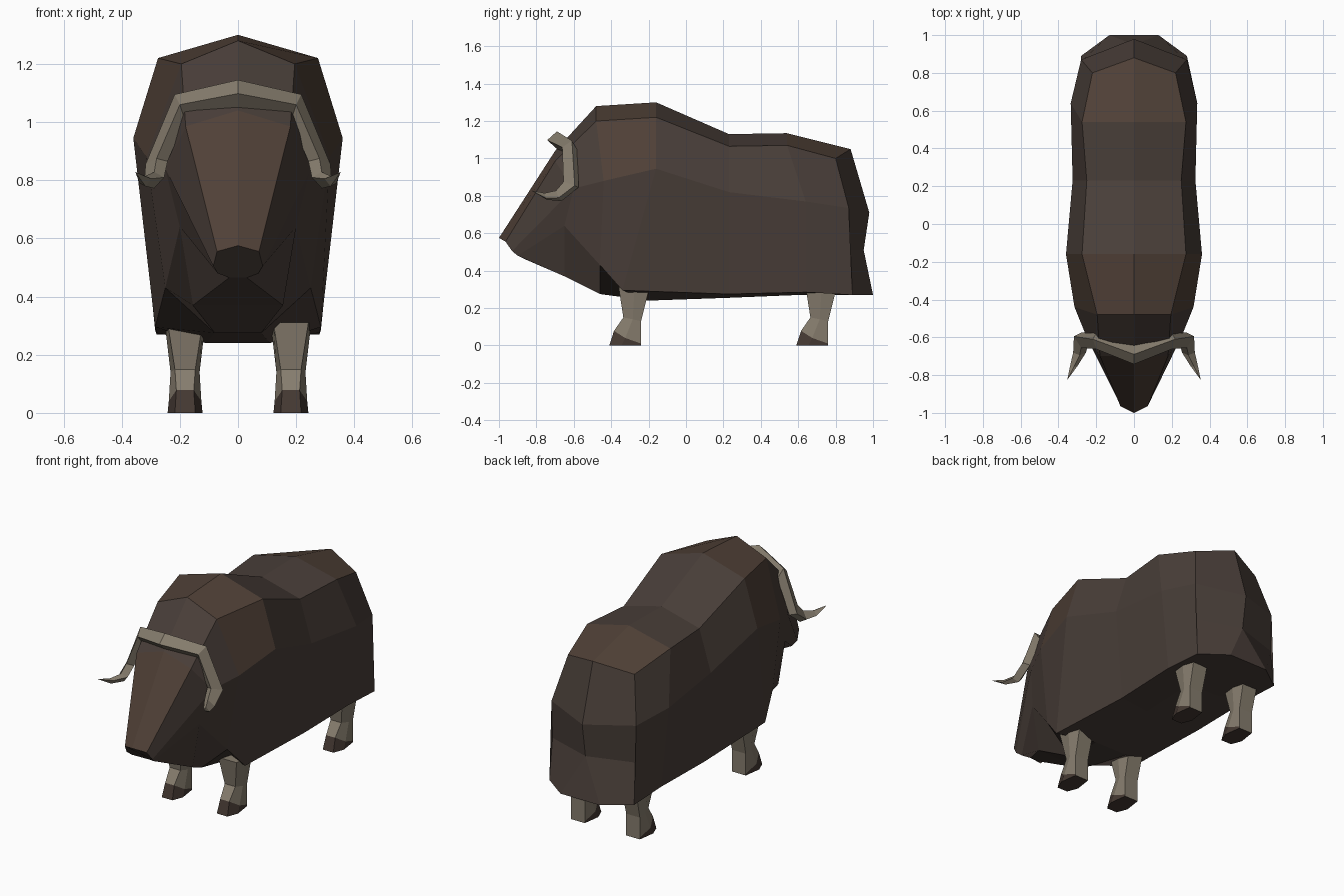
import bpy
import bmesh
from mathutils import Vector

cube = bpy.data.objects.get("Cube")
if cube:
    bpy.data.objects.remove(cube, do_unlink=True)


def make_material(name, color):
    mat = bpy.data.materials.new(name)
    mat.use_nodes = True
    rgba = (*color, 1)
    mat.diffuse_color = rgba
    mat.node_tree.nodes["Principled BSDF"].inputs["Base Color"].default_value = rgba
    return mat


coat = make_material("dark brown coat", (.066, .048, .040))
warm_coat = make_material("warm brown coat", (.080, .052, .038))
bone = make_material("horn beige", (.24, .205, .155))
hoof = make_material("hoof brown", (.058, .040, .032))


def mirrored(point):
    return Vector((-point[0], point[1], point[2]))


def bridge(bm, first, second, material_rule=None):
    """Join two closed rings of vertices with a band of quads."""
    count = len(first)
    for i in range(count):
        j = (i + 1) % count
        face = bm.faces.new((first[i], first[j], second[j], second[i]))
        if material_rule:
            face.material_index = material_rule(i)


def finish(bm, name, materials):
    """Clean up the mesh and turn it into a flat shaded object."""
    bmesh.ops.recalc_face_normals(bm, faces=bm.faces)
    mesh = bpy.data.meshes.new(name)
    bm.to_mesh(mesh)
    bm.free()
    for mat in materials:
        mesh.materials.append(mat)
    obj = bpy.data.objects.new(name, mesh)
    bpy.context.collection.objects.link(obj)
    return obj


# Body: half sections listed as spine, shoulder, flank, skirt, belly
snout = [(0, -1, .575), (.072, -.965, .555), (.085, -.93, .505), (.07, -.90, .48), (.03, -.87, .465)]
brow = [(0, -.70, 1.04), (.18, -.70, .985), (.25, -.60, .84), (.2, -.65, .64), (.155, -.65, .37)]
chest = [(0, -.48, 1.28), (.195, -.48, 1.2), (.315, -.44, .88), (.25, -.46, .43), (.08, -.46, .275)]
hump = [(0, -.16, 1.3), (.275, -.16, 1.22), (.36, -.16, .945), (.285, -.34, .295), (.11, -.2, .24)]
loin = [(0, .23, 1.13), (.25, .23, 1.065), (.325, .23, .82), (.28, .23, .275), (.1, .23, .255)]
hips = [(0, .54, 1.135), (.275, .54, 1.07), (.335, .64, .77), (.285, .64, .285), (.1, .6, .27)]
rump = [(0, .88, 1.05), (.22, .8, 1), (.28, .87, .735), (.28, .89, .27), (.1, .9, .27)]


def build_body():
    bm = bmesh.new()
    rings = []
    for half in (snout, brow, chest, hump, loin, hips, rump):
        other = [mirrored(p) for p in reversed(half[1:])]
        rings.append([bm.verts.new(p) for p in half + other])
    last = len(rings[0]) - 1

    # Warm panels on the face, the hump and the top of the hips
    warm_bands = {0: (0, last), 2: (0, 1, last - 1, last), 5: (0, last)}
    for n in range(len(rings) - 1):
        bridge(bm, rings[n], rings[n + 1],
               lambda i, n=n: int(i in warm_bands.get(n, ())))
    bm.faces.new(rings[0])

    # Tail end, built on both sides of the centre line
    ring = rings[-1]
    tail_top = bm.verts.new((0, .98, .71))
    tail_mid = bm.verts.new((0, .95, .51))
    hems = []
    for side in (1, -1):
        spine = ring[0]
        shoulder, flank, skirt, belly = [ring[side * k] for k in range(1, 5)]
        corner = bm.verts.new((side * .28, .86, .51))
        hem = bm.verts.new((side * .13, 1, .27))
        hems.append(hem)
        bm.faces.new((spine, shoulder, flank, tail_top))
        bm.faces.new((flank, corner, tail_mid, tail_top))
        bm.faces.new((corner, skirt, hem, tail_mid))
        bm.faces.new((flank, skirt, corner))
        bm.faces.new((skirt, belly, hem))
    bm.faces.new((hems[0], hems[1], tail_mid))
    bm.faces.new((hems[0], hems[1], ring[5], ring[4]))
    return finish(bm, "body", [coat, warm_coat])


# Horns: a diamond section swept from the forehead down to a curled tip
def build_horn(side):
    bm = bmesh.new()
    # centre, forward half axis, outward half axis
    stations = [
        ((0, -.69, 1.098), (0, -.052, 0), (0, 0, .047)),
        ((.2, -.62, 1.05), (0, -.042, .01), (.018, .01, .045)),
        ((.28, -.615, .86), (0, -.04, .015), (.038, .02, -.005)),
        ((.288, -.68, .80), (0, -.015, .028), (.034, 0, -.01)),
        ((.318, -.75, .797), (0, -.006, .018), (.02, 0, -.008)),
    ]
    rings = []
    for centre, forward, outward in stations:
        c, f, o = Vector(centre), Vector(forward), Vector(outward)
        points = [c + f, c + o, c - f, c - o]
        if side < 0:
            points = [mirrored(p) for p in points]
        rings.append([bm.verts.new(p) for p in points])
    for first, second in zip(rings, rings[1:]):
        bridge(bm, first, second)
    tip = bm.verts.new((side * .353, -.825, .828))
    for i in range(4):
        bm.faces.new((rings[-1][i], rings[-1][(i + 1) % 4], tip))
    bm.faces.new(rings[0])
    return finish(bm, ("left" if side > 0 else "right") + "_horn", [bone])


# Legs: six sided rings tapering to the ankle, then a forward hoof
def leg_ring(bm, side, y, widths, depths, heights):
    """Ring ordered back, side, front on the outside, then back again inside."""
    centre_x = .182
    points = []
    for w, d, h in zip(widths, depths, heights):
        points.append((centre_x + w, y + d, h))
    for w, d, h in reversed(list(zip(widths, depths, heights))):
        points.append((centre_x - w, y + d, h))
    return [bm.verts.new((side * p[0], p[1], p[2])) for p in points]


def build_leg(name, side, y):
    bm = bmesh.new()
    top = leg_ring(bm, side, y, (.05, .07, .06), (.09, .01, -.075), (.31, .31, .31))
    ankle = leg_ring(bm, side, y, (.045, .05, .035), (.045, 0, -.05), (.13, .14, .15))
    cuff = leg_ring(bm, side, y, (.045, .056, .03), (.045, -.04, -.10), (.01, .04, .078))
    sole = leg_ring(bm, side, y, (.045, .06, .035), (.045, -.06, -.125), (0, 0, 0))
    bridge(bm, top, ankle)
    bridge(bm, ankle, cuff)
    bridge(bm, cuff, sole, lambda i: int(i != 5))
    bm.faces.new(top)
    bm.faces.new(sole).material_index = 1
    return finish(bm, name, [bone, hoof])


build_body()
for side, label in ((1, "left"), (-1, "right")):
    build_horn(side)
    build_leg("front_" + label + "_leg", side, -.285)
    build_leg("rear_" + label + "_leg", side, .715)
